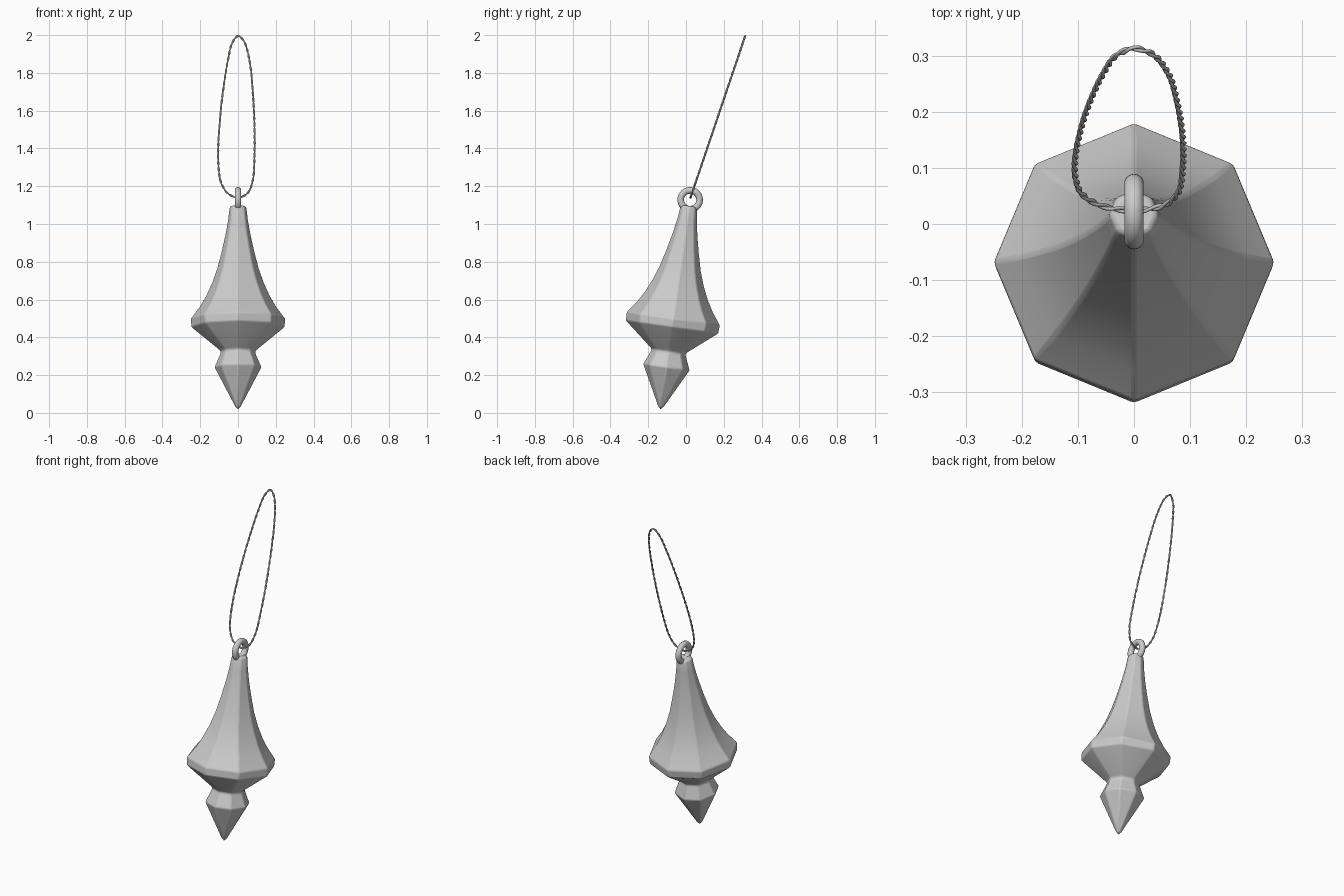
import bpy, bmesh, math
from mathutils import Vector, Matrix

if "Cube" in bpy.data.objects:
    bpy.data.objects.remove(bpy.data.objects["Cube"])

TILT = math.radians(8)
TIP = Vector((0, -0.137, 0.004))
POSE = Matrix.Translation(TIP) @ Matrix.Rotation(-TILT, 4, 'X')


def finish(obj, angle):
    bpy.ops.object.select_all(action='DESELECT')
    obj.select_set(True)
    bpy.context.view_layer.objects.active = obj
    bpy.ops.object.shade_smooth_by_angle(angle=math.radians(angle))


def octagon_body(name, profile):
    """Eight-sided closed solid from (radius, height) pairs."""
    bm = bmesh.new()
    rings = []
    for r, h in profile:
        if r == 0:
            rings.append([bm.verts.new((0, 0, h))])
        else:
            rings.append([bm.verts.new((r * math.cos(i * math.pi / 4),
                                        r * math.sin(i * math.pi / 4), h)) for i in range(8)])
    for a, b in zip(rings, rings[1:]):
        for i in range(8):
            j = (i + 1) % 8
            if len(a) == 1:
                bm.faces.new((a[0], b[j], b[i]))
            else:
                bm.faces.new((a[i], a[j], b[j], b[i]))
    bm.faces.new(rings[-1])
    bmesh.ops.recalc_face_normals(bm, faces=bm.faces)
    me = bpy.data.meshes.new(name)
    bm.to_mesh(me)
    bm.free()
    obj = bpy.data.objects.new(name, me)
    bpy.context.collection.objects.link(obj)
    obj.matrix_world = POSE
    bev = obj.modifiers.new("soft_edges", 'BEVEL')
    bev.width = 0.006
    bev.segments = 2
    bev.limit_method = 'ANGLE'
    bev.angle_limit = math.radians(22)
    finish(obj, 30)
    return obj


# Faceted drop with small finial below
octagon_body("faceted_drop", [
    (0, 0), (0.125, 0.24), (0.092, 0.318), (0.096, 0.33), (0.248, 0.455), (0.25, 0.50),
    (0.205, 0.56), (0.170, 0.62), (0.138, 0.69), (0.110, 0.77), (0.087, 0.86),
    (0.067, 0.95), (0.053, 1.03), (0.046, 1.09), (0.040, 1.102)])

# Hanging eyelet
bpy.ops.mesh.primitive_torus_add(major_radius=0.05, minor_radius=0.0175,
                                 major_segments=40, minor_segments=14)
eyelet = bpy.context.object
eyelet.name = "eyelet"
eyelet.matrix_world = Matrix.Translation((0, 0.022, 1.128)) @ Matrix.Rotation(math.pi / 2, 4, 'Y')
finish(eyelet, 60)

# Cord path as seen from the front (x, z), lying in a plane leaning back
path = [(0, 1.14), (-0.055, 1.163), (-0.090, 1.22), (-0.103, 1.30), (-0.105, 1.40),
        (-0.096, 1.55), (-0.080, 1.70), (-0.053, 1.87), (-0.030, 1.96), (0, 1.995),
        (0.030, 1.97), (0.060, 1.87), (0.078, 1.70), (0.087, 1.52), (0.087, 1.36),
        (0.078, 1.23), (0.050, 1.163)]
LEAN = 0.289 / 0.855
pts = [Vector((x, 0.024 + (z - 1.14) * LEAN, z)) for x, z in path]
plane_n = Vector((0, 1, -LEAN)).normalized()


def smooth_loop(p, steps):
    out = []
    n = len(p)
    for i in range(n):
        a, b, c, d = p[i - 1], p[i], p[(i + 1) % n], p[(i + 2) % n]
        # Centripetal knots keep uneven spacing free of kinks
        t1 = (b - a).length ** 0.5
        t2 = t1 + (c - b).length ** 0.5
        t3 = t2 + (d - c).length ** 0.5
        for k in range(steps):
            t = t1 + (t2 - t1) * k / steps
            a1 = a.lerp(b, t / t1)
            a2 = b.lerp(c, (t - t1) / (t2 - t1))
            a3 = c.lerp(d, (t - t2) / (t3 - t2))
            b1 = a1.lerp(a2, t / t2)
            b2 = a2.lerp(a3, (t - t1) / (t3 - t1))
            out.append(b1.lerp(b2, (t - t1) / (t2 - t1)))
    return out


loop = smooth_loop(pts, 26)
n = len(loop)
dist = [0.0]
for i in range(n):
    dist.append(dist[-1] + (loop[(i + 1) % n] - loop[i]).length)
TURNS = 28

# Two strands twisted round each other
cord = bpy.data.curves.new("twisted_cord", 'CURVE')
cord.dimensions = '3D'
cord.bevel_depth = 0.0032
cord.bevel_resolution = 2
for strand in range(2):
    sp = cord.splines.new('POLY')
    sp.points.add(n - 1)
    sp.use_cyclic_u = True
    for i in range(n):
        tangent = (loop[(i + 1) % n] - loop[i - 1]).normalized()
        side = tangent.cross(plane_n)
        ph = 2 * math.pi * TURNS * dist[i] / dist[-1] + strand * math.pi
        v = loop[i] + 0.0029 * (math.cos(ph) * side + math.sin(ph) * plane_n)
        sp.points[i].co = (*v, 1)
cord_obj = bpy.data.objects.new("twisted_cord", cord)
bpy.context.collection.objects.link(cord_obj)
bpy.ops.object.select_all(action='DESELECT')
cord_obj.select_set(True)
bpy.context.view_layer.objects.active = cord_obj
bpy.ops.object.convert(target='MESH')
finish(bpy.context.object, 60)
